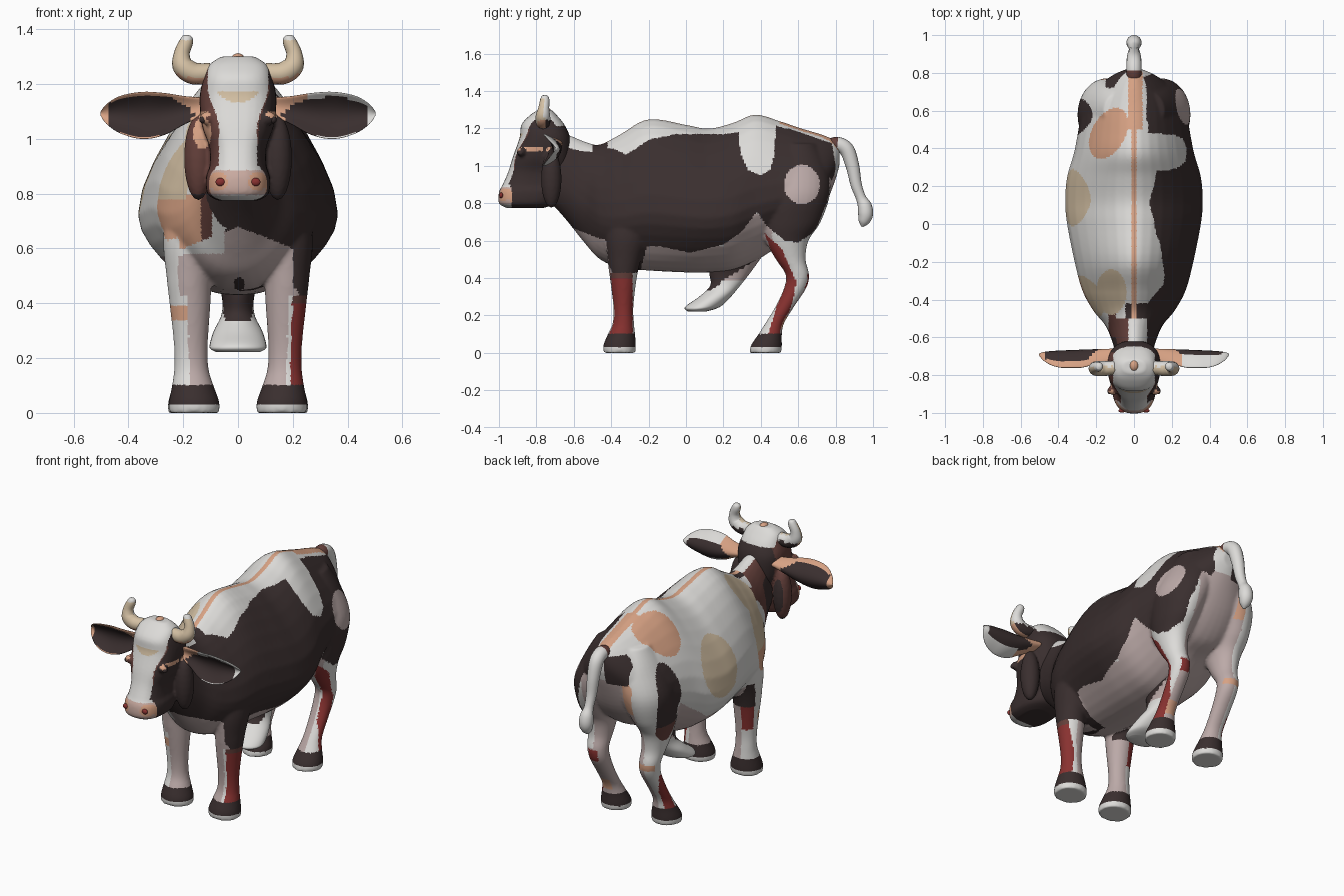
import bpy, bmesh, math
from mathutils import Vector

if "Cube" in bpy.data.objects:
    bpy.data.objects.remove(bpy.data.objects["Cube"])

# Palette
COLOURS = [("dark_brown", (.042, .028, .028)), ("white", (.72, .71, .69)), ("dusky_pink", (.50, .40, .39)),
           ("peach", (.68, .36, .23)), ("cream", (.66, .53, .37)), ("red_brown", (.13, .052, .044)),
           ("red", (.25, .032, .030)), ("muzzle_pink", (.58, .40, .35))]
DARK, WHITE, PINK, PEACH, CREAM, BROWN, RED, MUZZLE = range(8)
MATS = []
for name, c in COLOURS:
    m = bpy.data.materials.new(name)
    m.diffuse_color = (*c, 1)
    m.use_nodes = True
    m.node_tree.nodes["Principled BSDF"].inputs["Base Color"].default_value = m.diffuse_color
    MATS.append(m)


def spline(rows, per=5):
    """Catmull-Rom through rows of numbers."""
    out = []
    for i in range(len(rows) - 1):
        a, b, c, d = (rows[max(0, min(len(rows) - 1, i + k))] for k in (-1, 0, 1, 2))
        for s in range(per):
            t = s / per
            out.append([.5 * (2*q + (r-p)*t + (2*p-5*q+4*r-u)*t*t + (3*q-p-3*r+u)*t**3)
                        for p, q, r, u in zip(a, b, c, d)])
    return out + [list(rows[-1])]


def power(v, p):
    return math.copysign(abs(v) ** p, v)


ANG = [2 * math.pi * i / 32 for i in range(32)]


def loft(bm, rings):
    """Skin closed rings and cap both ends."""
    vs = [[bm.verts.new(p) for p in r] for r in rings]
    n = len(vs[0])
    for a, b in zip(vs, vs[1:]):
        for i in range(n):
            bm.faces.new((a[i], a[(i + 1) % n], b[(i + 1) % n], b[i]))
    bm.faces.new(vs[0][::-1])
    bm.faces.new(vs[-1])


def column(bm, rows, side=1, p=1.0):
    """Rows of z, y centre, y radius, x centre, x radius."""
    loft(bm, [[(side * (xc + rx * power(math.cos(a), p)), yc + ry * power(math.sin(a), p), z) for a in ANG]
              for z, yc, ry, xc, rx in spline(rows)])


def tube(bm, rows, side=1, per=6):
    """Rows of x, y, z, radius."""
    pts = spline(rows, per)
    rings = []
    for i, (x, y, z, r) in enumerate(pts):
        t = Vector(pts[min(i + 1, len(pts) - 1)][:3]) - Vector(pts[max(i - 1, 0)][:3])
        u = Vector((1, 0, 0)) if abs(t.x) < 1e-6 else t.cross(Vector((0, 1, 0))).normalized()
        v = t.cross(u).normalized()
        ring = [Vector((x, y, z)) + r * (math.cos(a) * u + math.sin(a) * v) for a in ANG[::2]]
        rings.append([(side * q.x, q.y, q.z) for q in ring])
    loft(bm, rings)


def ball(bm, c, r):
    for v in bmesh.ops.create_uvsphere(bm, u_segments=20, v_segments=12, radius=1)["verts"]:
        v.co = Vector(c) + Vector(v.co[k] * r[k] for k in range(3))


def finish(name, bm, rule, voxel=0, smooth=4):
    """Make the object, optionally fuse its pieces, then colour faces by rule."""
    bmesh.ops.recalc_face_normals(bm, faces=bm.faces)
    me = bpy.data.meshes.new(name)
    bm.to_mesh(me)
    bm.free()
    ob = bpy.data.objects.new(name, me)
    bpy.context.collection.objects.link(ob)
    if voxel:
        r = ob.modifiers.new("fuse", 'REMESH')
        r.mode, r.voxel_size = 'VOXEL', voxel
        s = ob.modifiers.new("soften", 'SMOOTH')
        s.factor, s.iterations = .5, smooth
        dg = bpy.context.evaluated_depsgraph_get()
        me = bpy.data.meshes.new_from_object(ob.evaluated_get(dg))
        ob.modifiers.clear()
        ob.data = me
        me.name = name
    me.materials.clear()
    for m in MATS:
        me.materials.append(m)
    for f in me.polygons:
        f.use_smooth = True
        f.material_index = rule(f.center, f.normal)


def inside(y, z, poly):
    hit = False
    for (a, b), (c, d) in zip(poly, poly[1:] + poly[:1]):
        if (b > z) != (d > z) and y < (c - a) * (z - b) / (d - b) + a:
            hit = not hit
    return hit


def oval(u, v, cu, cv, ru, rv):
    return ((u - cu) / ru) ** 2 + ((v - cv) / rv) ** 2 < 1


# Coat patches in the y-z plane
FLANK = [(-.8, 1.25), (-.6, 1.2), (-.48, 1.10), (-.38, 1.09), (-.32, 1.06), (-.27, 1.09), (-.2, 1.14), (-.05, 1.17),
         (.2, 1.17), (.28, 1.18), (.29, 1.07), (.33, .98), (.40, .95), (.45, .98), (.47, 1.05), (.48, 1.17), (.55, 1.2),
         (.78, 1.12), (.80, 1.0), (.78, .87), (.69, .65), (.6, .59), (.53, .6), (.43, .68), (.38, .755), (.3, .65),
         (.2, .58), (.02, .535), (-.14, .57), (-.21, .57), (-.25, .42), (-.39, .42), (-.42, .48), (-.47, .6),
         (-.57, .68), (-.8, .70)]
SHIN = [(.42, .64), (.51, .56), (.59, .38), (.57, .27), (.5, .1), (.44, .1), (.5, .3), (.49, .45)]


def coat(c, n):
    x, y, z = c
    out = n.x * (1 if x > 0 else -1)
    if z < .10:
        return WHITE if z < .028 else DARK
    if z < .43:                                            # lower legs
        if y > .35 and n.y > .4 and x < 0 and .38 < z < .42:
            return PEACH
        if y > .35 and n.y > .4 and x > 0 and -.5 < out < .5:
            return RED if .35 < z < .42 else PEACH if .13 < z < .2 else PINK
        if out < .1:
            return PINK
        if x > 0:
            if y < 0:
                return (BROWN if z > .4 else RED) if out > .3 and y < -.285 else WHITE
            return RED if inside(y, z, SHIN) and out > .3 else WHITE
        if y < 0:
            return PEACH if .34 < z < .39 and n.y < 0 else RED if n.y > .4 and z > .28 else WHITE
        return RED if inside(y, z, SHIN) and z < .34 and out > .5 else WHITE
    if y < -.5 and n.z > .3 and z > 1:                     # top of neck
        return BROWN if x < -.03 else WHITE if x < .07 else DARK
    if -.03 < x < .045 and y > .5 and n.z > .3 or abs(x) < .014 and n.z > .3:   # spine stripe
        return PEACH
    if y < -.3 and n.y < -.1 and z < .68 - .4 * abs(x) and abs(x) < .2:   # chest
        return DARK if oval(x, z, .005, .47, .02, .025) else WHITE if x < -.05 and z > .58 else PINK
    if x > 0:                                              # right flank
        if oval(y, z, .62, .90, .095, .105) and out > .3:
            return PINK
        if y > .3 and inside(y, z, SHIN) and out > .2:
            return RED
        if inside(y, z, FLANK) and (y < .3 or z > .95 or out > .3):
            return DARK
        if y > .48 and z > 1.08:
            return DARK if x > .075 else WHITE
    else:                                                  # left flank
        if y < -.6:
            return DARK if z < 1.05 else BROWN
        if y > .72 and .93 < z < 1.10 and -.15 < x < -.025:
            return DARK
        if oval(x - .3 * (y - .48), y, -.135, .48, .095, .135) and n.z > .2:
            return PEACH
        if oval(y, z, .14, .86, .15, .17) or oval(x, y, -.12, -.36, .08, .12) and n.z > .2:
            return CREAM
        if oval(y, z, -.38, .82, .11, .19):
            return CREAM if z > .78 else PEACH
        if y > .3 and oval(y, z, .57, .79, .10, .23) and out > .3:
            return DARK if z > .66 else BROWN
        if -.4 < y < -.24 and .43 < z < .58 and n.y > .3:
            return DARK
    if y > .45 and out < .35 and z < .95 and abs(x) < .17:
        if oval(y, z, .55, .64, .05, .035):
            return BROWN
        return PEACH if x < -.11 and n.y > .5 and z > .75 else PINK
    if y < -.42 and z > .6:
        return (DARK if x > -.045 else WHITE if x > -.095 else BROWN if x > -.135
                else PEACH if x > -.22 and z < .8 else WHITE)
    if y < .46 and z < (.57 if y < .2 else .74 if x > 0 else .57 + .7 * (y - .2)):
        return PINK if not (out > .5 and x < 0 and y < -.24) else WHITE
    return WHITE


# Body: rows of y, top, bottom, half width; legs are fused in
bm = bmesh.new()
TORSO = [(-.72, 1.18, .80, .09), (-.64, 1.17, .71, .11), (-.54, 1.13, .585, .15), (-.46, 1.115, .50, .215),
         (-.35, 1.17, .455, .275), (-.2, 1.25, .44, .315), (0, 1.22, .43, .355), (.12, 1.20, .43, .365),
         (.25, 1.23, .44, .355), (.37, 1.275, .49, .32), (.5, 1.24, .57, .295), (.62, 1.20, .62, .275),
         (.72, 1.17, .74, .205), (.79, 1.14, .9, .11), (.82, 1.1, 1.0, .04)]
rings = []
for y, top, bot, w in spline(TORSO):
    mid = bot + .38 * (top - bot)
    k = max(0, min(1, (y + .7) / .35))                     # barrel shape fades out along the neck
    ring = []
    for a in ANG:
        s = math.sin(a)
        p = 1 + k * ((1.5 - 1.2 * s) if s > 0 else (1.1 + 1.1 * s))
        ring.append((w * power(math.cos(a), p), y, mid + s * ((top - mid) if s > 0 else (mid - bot))))
    rings.append(ring)
loft(bm, rings)
FORE = [(0, -.355, .085, .16, .092), (.04, -.355, .087, .16, .092), (.1, -.345, .073, .165, .076),
        (.16, -.335, .057, .17, .063), (.25, -.335, .054, .172, .062), (.4, -.335, .072, .175, .075),
        (.5, -.33, .09, .178, .083), (.65, -.31, .12, .172, .1), (.85, -.28, .12, .13, .1)]
HIND = [(0, .425, .085, .17, .085), (.04, .43, .083, .17, .085), (.1, .45, .063, .17, .068),
        (.16, .475, .05, .17, .054), (.25, .53, .05, .17, .054), (.35, .585, .06, .17, .057),
        (.42, .595, .063, .175, .06), (.5, .56, .08, .18, .068), (.6, .54, .115, .185, .085),
        (.7, .56, .16, .18, .11), (.85, .585, .185, .15, .145), (1.0, .59, .17, .095, .135), (1.12, .6, .1, .07, .09)]
for side in (1, -1):
    column(bm, FORE, side)
    column(bm, HIND, side)
finish("body_and_legs", bm, coat, voxel=.009, smooth=7)


# Head: stacked slices with hanging cheeks
def face_paint(c, n):
    x, y, z = c
    if z < .885 and y < -.93 and abs(x) < .16:
        if z < .795:
            return WHITE
        return PEACH if abs(x) > .10 or oval(abs(x), z, .072, .845, .034, .034) else MUZZLE
    blaze = .11 if z > 1.17 else .12 if z < .9 else .07 + .36 * max(0, z - 1.06)
    if oval(x, z, 0, 1.15 + 4 * x * x, .075, .018) and n.y < 0:
        return CREAM
    if abs(x) < blaze and (n.y < -.45 and y < -.84 or z > 1.215):
        return WHITE
    if oval(abs(x), z, .125, 1.09, .022, .012) and n.y < 0:
        return PEACH
    if x > 0:
        return BROWN if n.y < -.5 and z > .98 and x < blaze + .006 else DARK
    if z < .8 and n.z < -.3 or y > -.68:
        return DARK
    return PEACH if oval(x, z, -.13, 1.02, .032, .06) and n.y < -.1 else BROWN


bm = bmesh.new()
SLICES = [(.775, -.96, -.76, .075), (.80, -1.0, -.70, .112), (.86, -1.0, -.67, .117), (.9, -.98, -.65, .104),
          (.97, -.95, -.63, .105), (1.05, -.925, -.62, .132), (1.15, -.89, -.62, .14), (1.22, -.88, -.65, .125),
          (1.27, -.835, -.69, .105), (1.3, -.79, -.72, .06)]
column(bm, [(z, (f + b) / 2, (b - f) / 2, 0, w) for z, f, b, w in SLICES], 1, .8)
for s in (1, -1):
    ball(bm, (s * .145, -.72, .93), (.052, .055, .155))
    ball(bm, (s * .11, -.88, 1.075), (.03, .025, .025))
finish("head", bm, face_paint, voxel=.008, smooth=3)

# Poll tuft, eyes, nostrils, horns and ears
bm = bmesh.new()
ball(bm, (0, -.75, 1.29), (.024, .03, .022))
finish("poll_tuft", bm, lambda c, n: PEACH)
for s, label in ((1, "right"), (-1, "left")):
    bm = bmesh.new()
    ball(bm, (s * .128, -.885, 1.07), (.013, .016, .014))
    finish(label + "_eye", bm, lambda c, n: DARK)
    bm = bmesh.new()
    ball(bm, (s * .064, -.988, .842), (.018, .011, .015))
    finish(label + "_nostril", bm, lambda c, n: RED)

    # Horn
    bm = bmesh.new()
    tube(bm, [(.10, -.76, 1.24, .036), (.16, -.765, 1.238, .04), (.20, -.765, 1.265, .039),
              (.205, -.76, 1.31, .029), (.189, -.755, 1.352, .025), (.184, -.755, 1.372, .018),
              (.183, -.755, 1.378, .006)], s)
    finish(label + "_horn", bm, lambda c, n: (WHITE if n.y > .2 or c.z > 1.36 else CREAM) if c.z > 1.245
           else DARK if n.y > .2 else PEACH if n.z < -.5 else CREAM)

    # Ear: cupped leaf, rows of x, z centre, half height, half thickness
    bm = bmesh.new()
    rings = [[(s * x, -.69 - .07 * math.cos(a) ** 2 * min(1, r / .08) + t * math.sin(a), zc + r * math.cos(a))
              for a in ANG] for x, zc, r, t in
             spline([(.11, 1.12, .03, .03), (.19, 1.105, .05, .028), (.27, 1.09, .077, .025), (.35, 1.085, .086, .022),
                     (.43, 1.088, .068, .018), (.48, 1.09, .036, .012), (.502, 1.092, .006, .004)])]
    loft(bm, rings)

    def ear_paint(c, n, s=s):
        x = abs(c.x)
        half = .086 * math.sqrt(max(0, 1 - ((x - .335) / .175) ** 2))
        rim = (.035 if n.y > 0 else .022) if s > 0 else .014
        if abs(c.z - 1.088) < half - (rim if c.z > 1.09 or n.y > 0 else .007) and x < .47:
            return DARK
        return PEACH if s < 0 or x < .25 else WHITE
    finish(label + "_ear", bm, ear_paint)

# Tail with rounded tuft
bm = bmesh.new()
tube(bm, [(0, .76, 1.10, .04), (0, .81, 1.115, .04), (0, .86, 1.085, .04), (0, .89, 1.0, .036), (0, .91, .9, .03),
          (0, .935, .83, .027), (0, .955, .785, .038), (0, .96, .74, .04), (0, .95, .70, .028), (0, .942, .675, .006)])
finish("tail", bm, lambda c, n: BROWN if c.y < .81 else WHITE)

# Udder
bm = bmesh.new()
column(bm, [(.222, .06, .05, 0, .08), (.235, .075, .082, 0, .102), (.255, .10, .095, 0, .102), (.3, .155, .085, 0, .088),
            (.36, .21, .08, 0, .06), (.43, .235, .11, 0, .06), (.52, .27, .14, 0, .09)])
finish("udder", bm, lambda c, n: DARK if c.z > .335 + .7 * max(0, c.y - .13) else PINK if c.z > .38 else WHITE)
